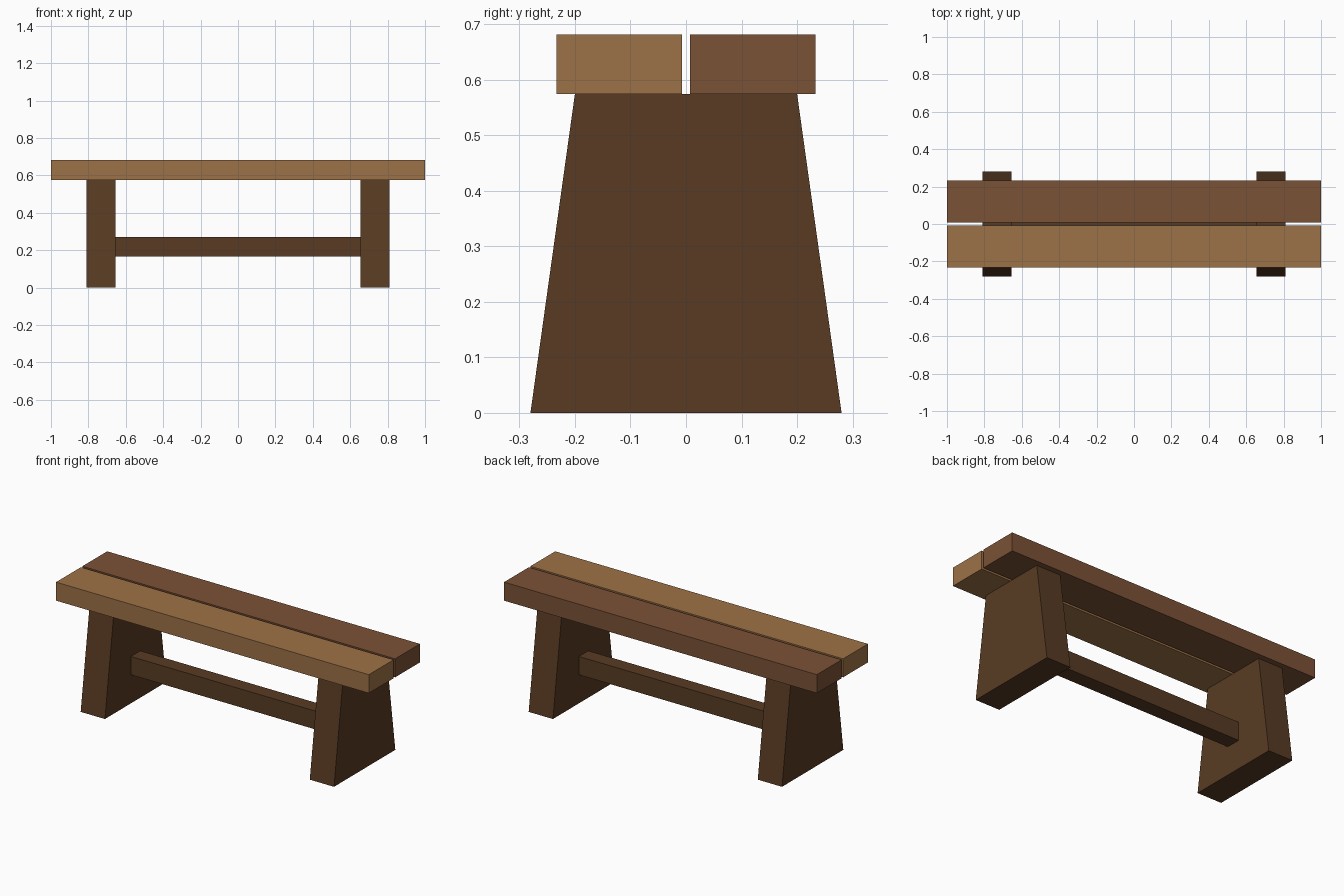
import bpy
import bmesh

if "Cube" in bpy.data.objects:
    bpy.data.objects.remove(bpy.data.objects["Cube"])


def material(name, srgb):
    m = bpy.data.materials.new(name)
    lin = [((c / 255 + 0.055) / 1.055) ** 2.4 for c in srgb]
    m.diffuse_color = (*lin, 1.0)
    m.use_nodes = True
    m.node_tree.nodes["Principled BSDF"].inputs["Base Color"].default_value = m.diffuse_color
    return m


tan = material("tan wood", (158, 114, 71))
brown = material("brown wood", (123, 82, 54))
dark = material("dark wood", (88, 59, 35))


def beam(name, x0, x1, profile, mat):
    """Extrude a y-z profile along x."""
    bm = bmesh.new()
    face = bm.faces.new([bm.verts.new((x0, y, z)) for y, z in profile])
    ext = bmesh.ops.extrude_face_region(bm, geom=[face])
    verts = [v for v in ext["geom"] if isinstance(v, bmesh.types.BMVert)]
    bmesh.ops.translate(bm, verts=verts, vec=(x1 - x0, 0, 0))
    bmesh.ops.recalc_face_normals(bm, faces=bm.faces[:])
    mesh = bpy.data.meshes.new(name)
    bm.to_mesh(mesh)
    bm.free()
    mesh.materials.append(mat)
    obj = bpy.data.objects.new(name, mesh)
    bpy.context.collection.objects.link(obj)
    return obj


def rect(y0, y1, z0, z1):
    return [(y0, z0), (y1, z0), (y1, z1), (y0, z1)]


# Two seat planks with a narrow gap
beam("front_seat_plank", -1, 1, rect(-0.233, -0.007, 0.574, 0.681), tan)
beam("back_seat_plank", -1, 1, rect(0.007, 0.233, 0.574, 0.681), brown)

# Tapered slab legs
taper = [(-0.28, 0), (0.28, 0), (0.2, 0.574), (-0.2, 0.574)]
beam("left_leg", -0.81, -0.655, taper, dark)
beam("right_leg", 0.655, 0.81, taper, dark)

# Stretcher between the legs
beam("stretcher", -0.655, 0.655, rect(-0.043, 0.043, 0.165, 0.271), dark)
